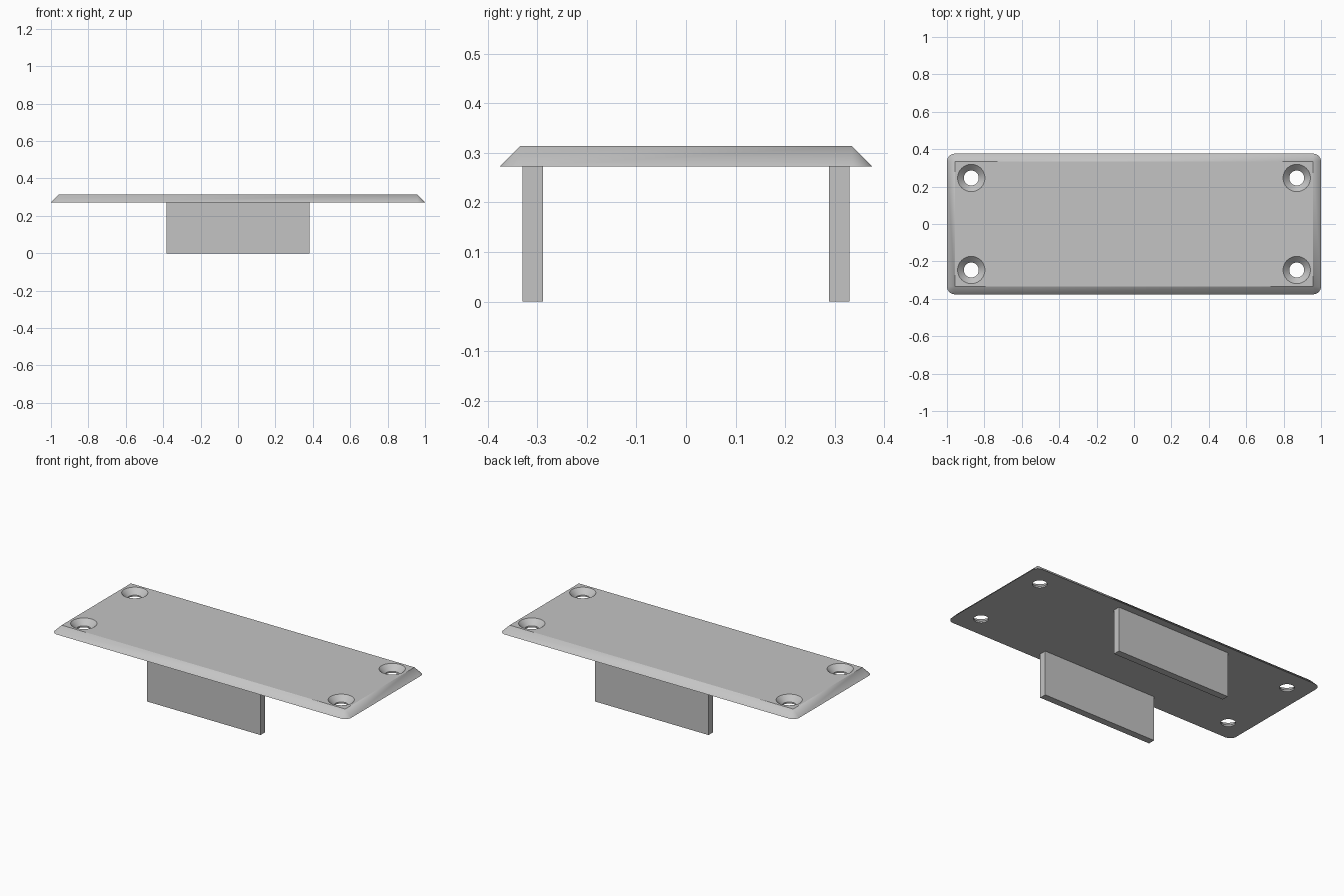
import bpy, bmesh
from math import sin, cos, pi

if "Cube" in bpy.data.objects:
    bpy.data.objects.remove(bpy.data.objects["Cube"])

grey = bpy.data.materials.new("plain grey")
grey.use_nodes = True
colour = (0.55, 0.55, 0.55, 1)
grey.diffuse_color = colour
grey.node_tree.nodes["Principled BSDF"].inputs["Base Color"].default_value = colour

HALF_X, HALF_Y = 1.0, 0.376
BASE, TOP = 0.272, 0.314
CHAMFER = TOP - BASE
HOLE_X, HOLE_Y = 0.87, 0.246
BORE, RIM = 0.04, 0.073


def add_object(name, bm):
    bmesh.ops.recalc_face_normals(bm, faces=bm.faces)
    mesh = bpy.data.meshes.new(name)
    bm.to_mesh(mesh)
    bm.free()
    mesh.materials.append(grey)
    obj = bpy.data.objects.new(name, mesh)
    bpy.context.collection.objects.link(obj)
    return obj


def lathe(bm, profile, x, y, sides=48):
    """Closed solid of revolution from (radius, height) pairs."""
    rings = [[bm.verts.new((x + r * cos(2 * pi * i / sides),
                            y + r * sin(2 * pi * i / sides), z))
              for i in range(sides)] for r, z in profile]
    for a, b in zip(rings, rings[1:]):
        for i in range(sides):
            j = (i + 1) % sides
            bm.faces.new((a[i], a[j], b[j], b[i]))
    bm.faces.new(rings[0][::-1])
    bm.faces.new(rings[-1])


# Plate: sharp-cornered top, sloped rim, conical corners rounded at the base
bm = bmesh.new()
ix, iy = HALF_X - CHAMFER, HALF_Y - CHAMFER
STEPS = 10
top, fans = [], []
for quarter, (sx, sy) in enumerate([(1, 1), (-1, 1), (-1, -1), (1, -1)]):
    top.append(bm.verts.new((sx * ix, sy * iy, TOP)))
    angles = [(quarter + k / STEPS) * pi / 2 for k in range(STEPS + 1)]
    fans.append([bm.verts.new((sx * ix + CHAMFER * cos(a),
                               sy * iy + CHAMFER * sin(a), BASE)) for a in angles])
for q in range(4):
    n = (q + 1) % 4
    for a, b in zip(fans[q], fans[q][1:]):
        bm.faces.new((a, b, top[q]))
    bm.faces.new((fans[q][-1], fans[n][0], top[n], top[q]))
bm.faces.new(top)
bm.faces.new([v for fan in fans for v in fan][::-1])
plate = add_object("plate", bm)

# Countersunk screw holes
bm = bmesh.new()
sink = TOP - (RIM - BORE)
for sx in (-1, 1):
    for sy in (-1, 1):
        lathe(bm, [(BORE, BASE - 0.05), (BORE, sink), (RIM + 0.02, TOP + 0.02)],
              sx * HOLE_X, sy * HOLE_Y)
cutter = add_object("hole_cutter", bm)
cutter.hide_render = True
cut = plate.modifiers.new("screw holes", "BOOLEAN")
cut.operation = "DIFFERENCE"
cut.solver = "EXACT"
cut.object = cutter
bpy.ops.object.select_all(action="DESELECT")
plate.select_set(True)
bpy.context.view_layer.objects.active = plate
bpy.ops.object.modifier_apply(modifier=cut.name)
bpy.data.objects.remove(cutter)
bpy.ops.object.shade_smooth_by_angle(angle=pi / 7)

# Upright tabs below the plate
for name, side in (("front_tab", -1), ("back_tab", 1)):
    bm = bmesh.new()
    bmesh.ops.create_cube(bm, size=1)
    bmesh.ops.scale(bm, verts=bm.verts, vec=(0.766, 0.042, BASE))
    bmesh.ops.translate(bm, verts=bm.verts, vec=(0, side * 0.309, BASE / 2))
    add_object(name, bm)
